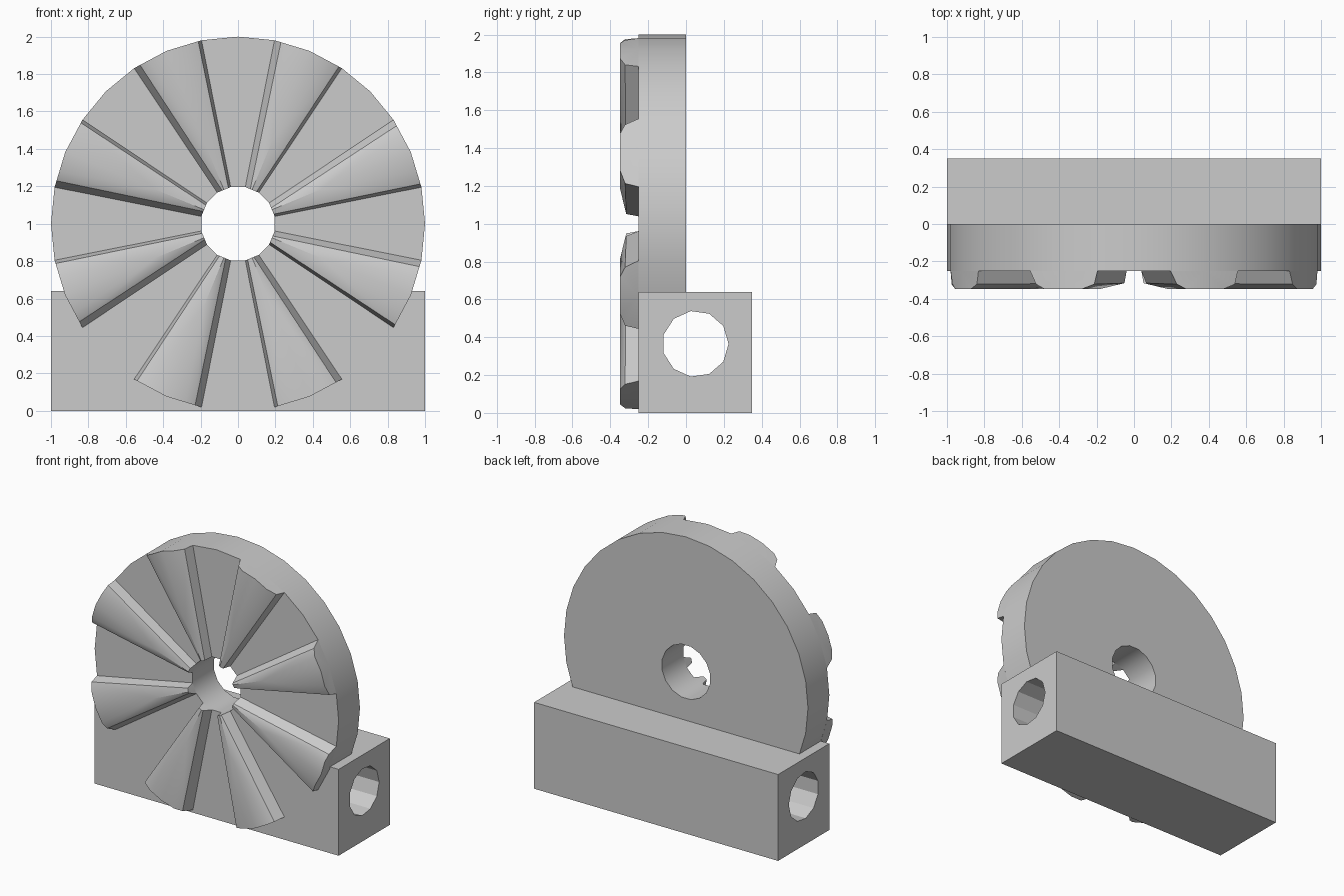
import bpy, bmesh, math
from mathutils import Vector

if "Cube" in bpy.data.objects:
    bpy.data.objects.remove(bpy.data.objects["Cube"])

AXIS_Z = 1.0        # height of the disc axis
FRONT, BACK = -0.25, 0.0
SHOULDER, CREST = -0.322, -0.348

mat = bpy.data.materials.new("plain grey")
mat.diffuse_color = (0.6, 0.6, 0.6, 1)
mat.use_nodes = True
mat.node_tree.nodes["Principled BSDF"].inputs["Base Color"].default_value = mat.diffuse_color


def finish(bm, name):
    bmesh.ops.recalc_face_normals(bm, faces=bm.faces)
    me = bpy.data.meshes.new(name)
    bm.to_mesh(me)
    bm.free()
    me.materials.append(mat)
    ob = bpy.data.objects.new(name, me)
    bpy.context.collection.objects.link(ob)
    bpy.ops.object.select_all(action='DESELECT')
    ob.select_set(True)
    bpy.context.view_layer.objects.active = ob
    bpy.ops.object.shade_smooth_by_angle(angle=math.radians(30))
    return ob


def plate(name, outer, hole, depth):
    """Extrude an outline with one hole along the depth vector."""
    bm = bmesh.new()
    edges = []
    for loop in (outer, hole):
        vs = [bm.verts.new(p) for p in loop]
        edges += [bm.edges.new((vs[i - 1], vs[i])) for i in range(len(vs))]
    bmesh.ops.triangle_fill(bm, edges=edges, use_beauty=True)
    ext = bmesh.ops.extrude_face_region(bm, geom=bm.faces[:], use_keep_orig=True)
    bmesh.ops.translate(bm, vec=depth,
                        verts=[g for g in ext['geom'] if isinstance(g, bmesh.types.BMVert)])
    return finish(bm, name)


def polar(r, deg, y):
    a = math.radians(deg)
    return Vector((r * math.cos(a), y, AXIS_Z + r * math.sin(a)))


def ngon_radius(r, sides, deg, offset=0.0):
    """Radius of a regular polygon's edge at a given angle."""
    step = 360 / sides
    d = (deg - offset) % step - step / 2
    return r * math.cos(math.radians(step / 2)) / math.cos(math.radians(d))


# Block with a lengthwise bore
block = [(-1, FRONT, 0), (-1, 0.35, 0), (-1, 0.35, 0.64), (-1, FRONT, 0.64)]
bore = [(-1, 0.05 + 0.175 * math.cos(math.tau * i / 11),
         0.365 + 0.175 * math.sin(math.tau * i / 11)) for i in range(11)]
plate("base_block", block, bore, (2, 0, 0))

# Disc cut off where it meets the block, with the hub hole
arc = [polar(1, a * 11.25, FRONT) for a in range(-1, 18)]
rim = [Vector((0.93, FRONT, 0.64))] + arc + [Vector((-0.93, FRONT, 0.64))]
hub = [polar(0.2, 11.25 + 22.5 * i, FRONT) for i in range(16)]
plate("disc", rim, hub, (0, BACK - FRONT, 0))

# Eight radial teeth: steep flanks, bevelled shoulders, crest widening to the rim
RIM = [(-11.25, FRONT), (-10.2, SHOULDER), (-6.2, CREST), (0, CREST),
       (6.2, CREST), (9.2, SHOULDER), (11.25, FRONT)]
HUB = [(-11.25, FRONT), (-7.5, SHOULDER + 0.006), (0, SHOULDER),
       (3, SHOULDER + 0.006), (11.25, FRONT)]
bm = bmesh.new()
for k in range(8):
    mid = 22.5 + 45 * k
    o = [bm.verts.new(polar(ngon_radius(1, 32, mid + a), mid + a, y)) for a, y in RIM]
    i = [bm.verts.new(polar(ngon_radius(0.2, 16, mid + a, 11.25), mid + a, y)) for a, y in HUB]
    foot = bm.verts.new(polar(1, mid, FRONT))
    apex = bm.verts.new(polar(0.48, mid, CREST))
    for f in ((o[0], o[1], i[1], i[0]), (o[6], o[5], i[3], i[4]),      # flanks
              (o[1], o[2], apex), (o[1], apex, i[1]), (i[1], apex, i[2]),  # bevels
              (o[5], o[4], apex), (o[5], apex, i[3]), (i[3], apex, i[2]),
              (o[2], o[3], apex), (o[3], o[4], apex),                   # crest
              (o[0], o[1], o[2], o[3], foot), (o[3], o[4], o[5], o[6], foot),
              tuple(i), (o[0], i[0], i[4], o[6], foot)):                # ends, seat
        bm.faces.new(f)
finish(bm, "radial_teeth")
